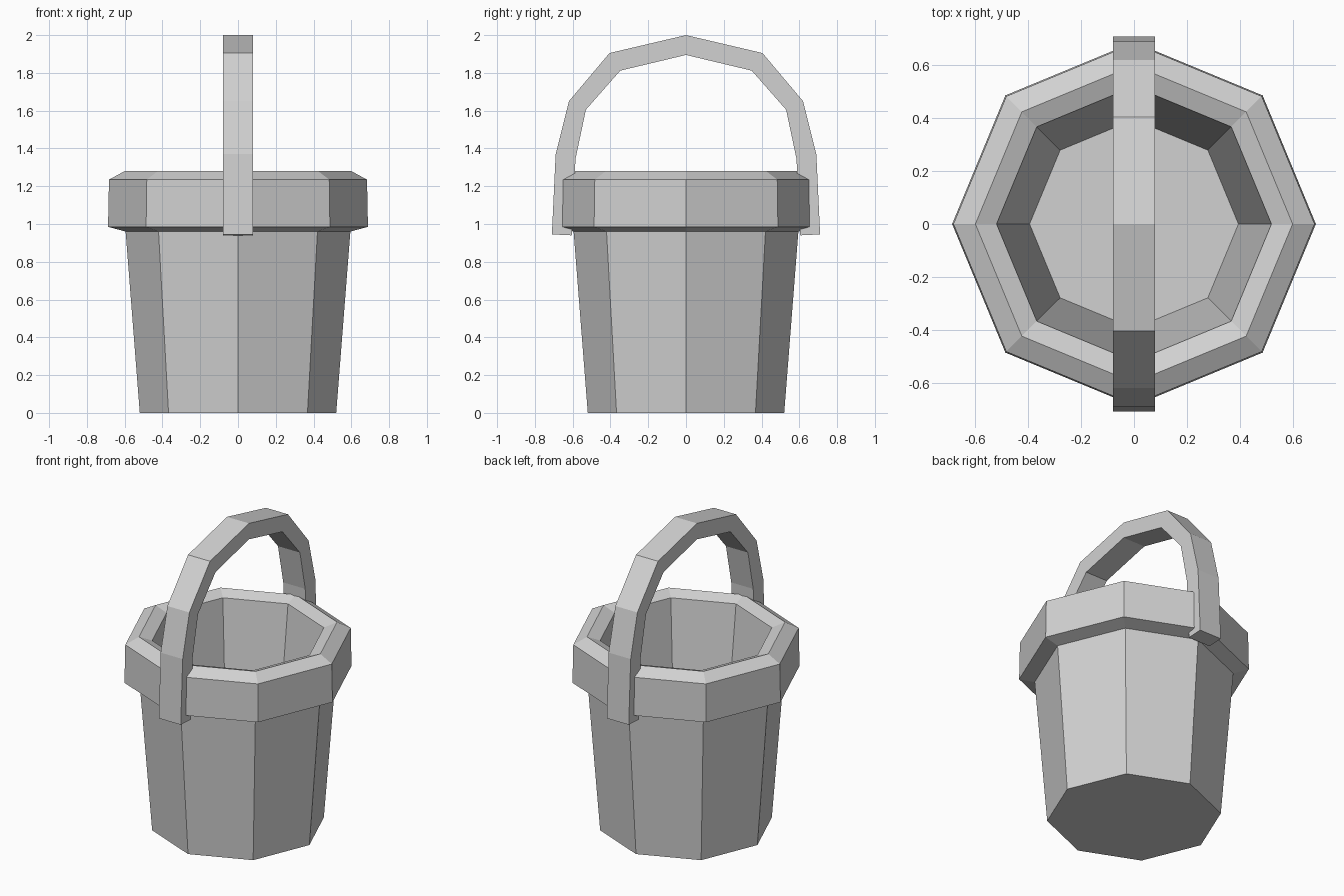
import bpy, bmesh, math

cube = bpy.data.objects.get("Cube")
if cube:
    bpy.data.objects.remove(cube, do_unlink=True)

SIDES = 8
HALF_WIDTH = 0.08

# Single flat colour
grey = bpy.data.materials.new("light_grey")
grey.use_nodes = True
colour = (0.64, 0.64, 0.64, 1)
grey.diffuse_color = colour
grey.node_tree.nodes["Principled BSDF"].inputs["Base Color"].default_value = colour


def finish(name, bm):
    """Turn a bmesh into a flat-shaded object with outward normals."""
    bmesh.ops.recalc_face_normals(bm, faces=bm.faces)
    mesh = bpy.data.meshes.new(name)
    bm.to_mesh(mesh)
    bm.free()
    mesh.materials.append(grey)
    obj = bpy.data.objects.new(name, mesh)
    bpy.context.collection.objects.link(obj)
    return obj


def bridge(bm, a, b):
    """Join two closed vertex loops with quads."""
    n = len(a)
    for i in range(n):
        j = (i + 1) % n
        bm.faces.new((a[i], a[j], b[j], b[i]))


def lathe(name, profile):
    """Revolve (radius, height) points into a capped eight-sided solid."""
    bm = bmesh.new()
    angles = [math.tau * i / SIDES for i in range(SIDES)]
    rings = [[bm.verts.new((r * math.cos(a), r * math.sin(a), z)) for a in angles]
             for r, z in profile]
    for lower, upper in zip(rings, rings[1:]):
        bridge(bm, lower, upper)
    bm.faces.new(rings[0])
    bm.faces.new(rings[-1])
    return finish(name, bm)


# Bucket: tapered wall, overhanging rim with chamfered lip, hollow inside
lathe("bucket", [
    (0.52, 0), (0.595, 0.96),                     # outer wall
    (0.688, 0.985), (0.683, 1.235), (0.6, 1.28),  # rim
    (0.52, 1.25), (0.395, 0.18),                  # lip and inner wall
])

# Handle: one half of the arch, mirrored front to back
outer = [(0.71, 0.945), (0.69, 1.37), (0.62, 1.65), (0.405, 1.905), (0, 2)]
inner = [(0.605, 0.94), (0.585, 1.345), (0.53, 1.605), (0.348, 1.812), (0, 1.895)]


def arch(half):
    return half + [(-y, z) for y, z in reversed(half[:-1])]


bm = bmesh.new()
sections = []
for (yo, zo), (yi, zi) in zip(arch(outer), arch(inner)):
    corners = ((-HALF_WIDTH, yo, zo), (HALF_WIDTH, yo, zo),
               (HALF_WIDTH, yi, zi), (-HALF_WIDTH, yi, zi))
    sections.append([bm.verts.new(c) for c in corners])
for a, b in zip(sections, sections[1:]):
    bridge(bm, a, b)
bm.faces.new(sections[0])
bm.faces.new(sections[-1])
finish("handle", bm)
